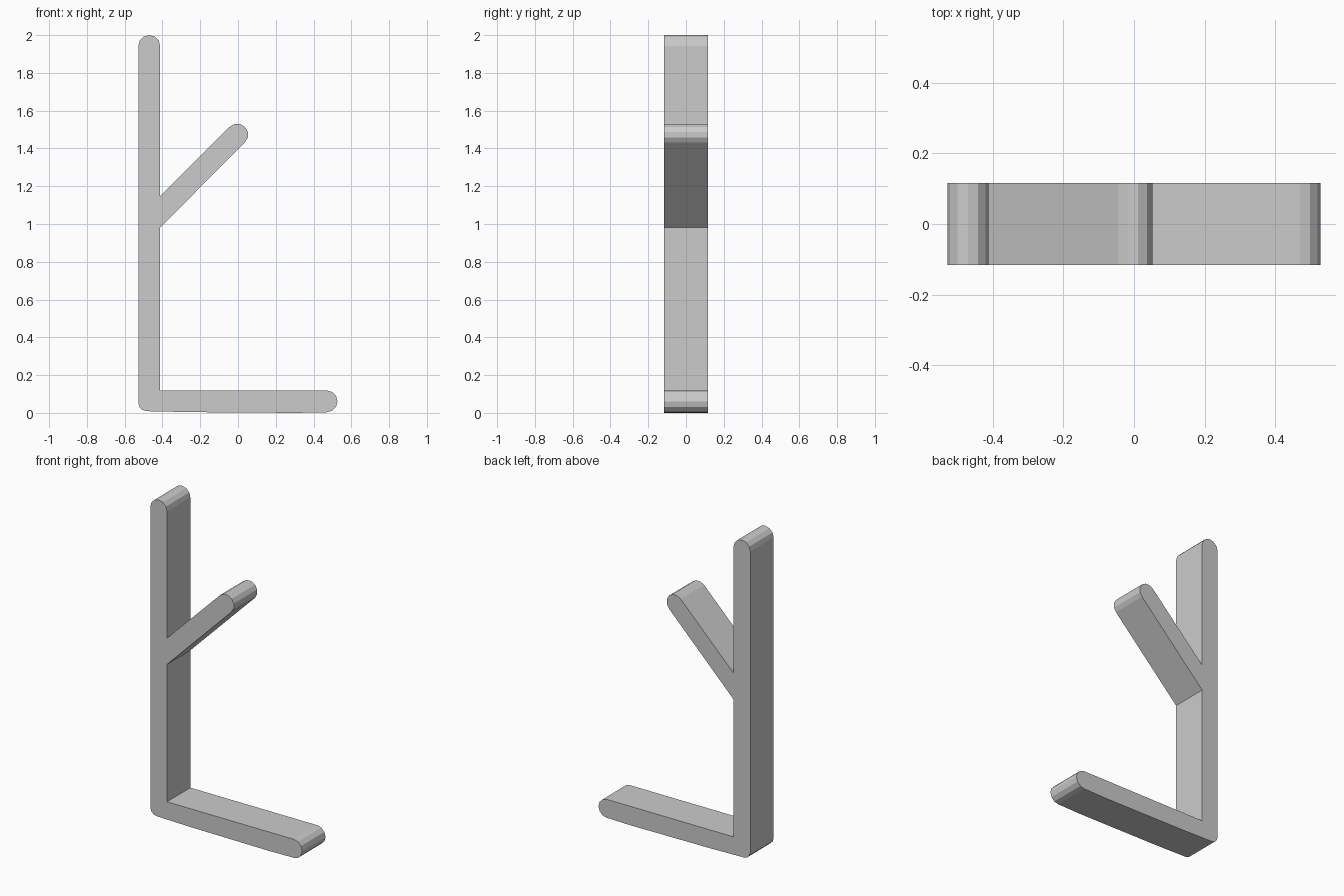
import bpy
import bmesh
from math import radians, sin, cos
from mathutils import Vector

HALF_DEPTH = 0.116
R = 0.058  # half the thickness of every bar

cube = bpy.data.objects.get("Cube")
if cube:
    bpy.data.objects.remove(cube, do_unlink=True)


def flat_material(name, colour):
    mat = bpy.data.materials.new(name)
    mat.use_nodes = True
    mat.diffuse_color = colour
    mat.node_tree.nodes["Principled BSDF"].inputs["Base Color"].default_value = colour
    return mat


def arc(x, z, start, end, steps=6, radius=R):
    """Points on an arc in the front plane, angles in degrees."""
    angles = [radians(start + (end - start) * i / steps) for i in range(steps + 1)]
    return [(x + radius * cos(a), z + radius * sin(a)) for a in angles]


# One counter-clockwise outline: foot, arm and stem with rounded ends
stem_x, stem_face = -0.47, -0.412
outline = [(-0.25, 0.004), (0.3, 0.0)]
outline += arc(0.469, 0.061, -90, 90)                  # foot tip
outline += [(stem_face, 0.119), (stem_face, 0.982)]    # inner corner, arm underside
outline += arc(-0.004, 1.473, -45, 135)                # arm tip
outline += [(stem_face, 1.147)]                        # arm top meets stem
outline += arc(stem_x, 2 - R, 0, 180)                  # stem top
outline += arc(stem_x - R + 0.045, 0.054, 180, 270, 3, 0.045)  # heel

# Extrude the outline through the depth
bm = bmesh.new()
face = bm.faces.new([bm.verts.new((x, -HALF_DEPTH, z)) for x, z in outline])
result = bmesh.ops.extrude_face_region(bm, geom=[face])
moved = [v for v in result["geom"] if isinstance(v, bmesh.types.BMVert)]
bmesh.ops.translate(bm, verts=moved, vec=Vector((0, 2 * HALF_DEPTH, 0)))
if len(bm.faces) < len(outline) + 2:
    bm.faces.new([v for v in face.verts])
bmesh.ops.recalc_face_normals(bm, faces=bm.faces)

mesh = bpy.data.meshes.new("branched_stand")
bm.to_mesh(mesh)
bm.free()
mesh.materials.append(flat_material("light grey", (0.6, 0.6, 0.6, 1)))
stand = bpy.data.objects.new("branched_stand", mesh)
bpy.context.collection.objects.link(stand)
